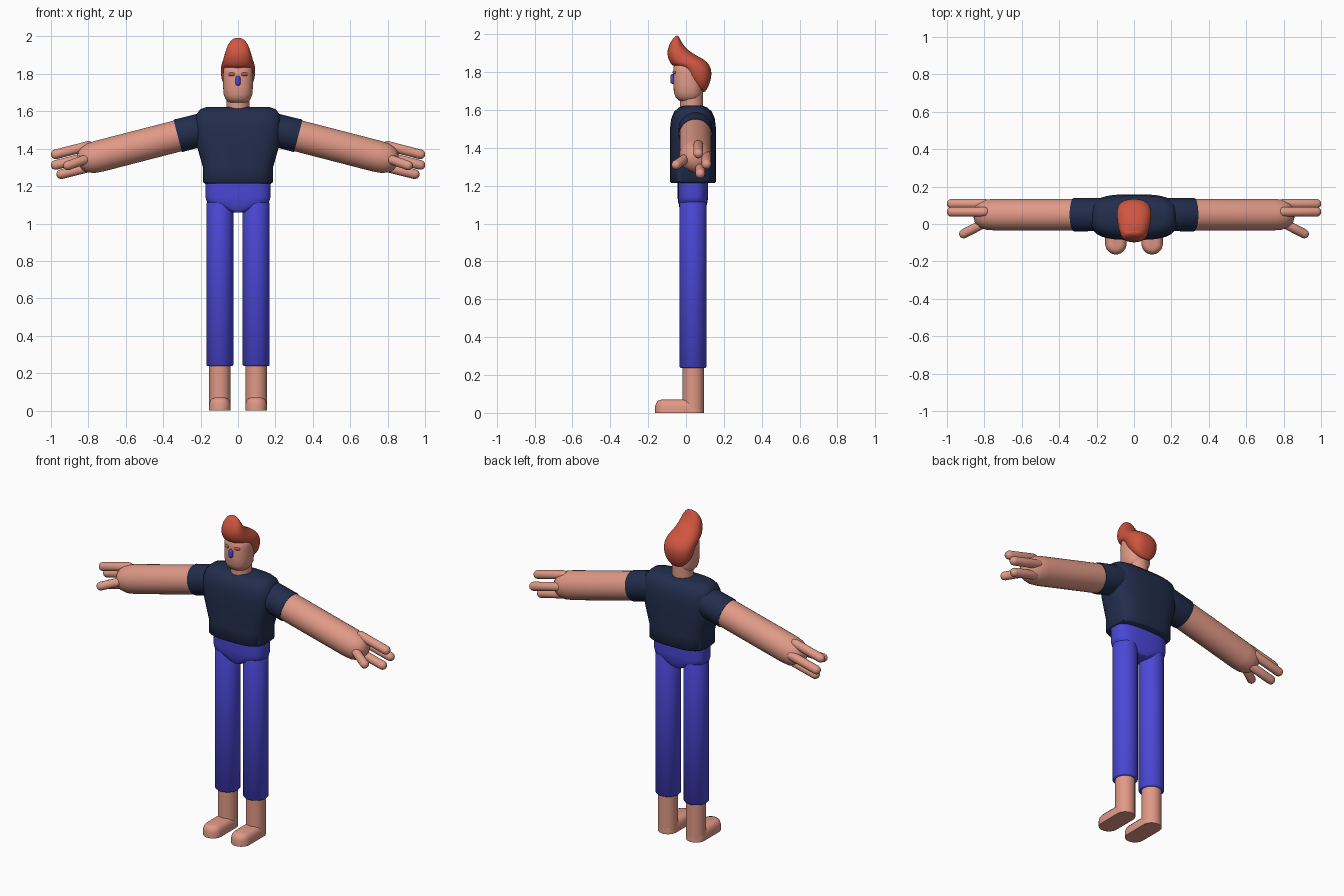
import bpy, bmesh, math
from mathutils import Vector

cube = bpy.data.objects.get("Cube")
if cube:
    bpy.data.objects.remove(cube, do_unlink=True)


def material(name, rgb):
    m = bpy.data.materials.new(name)
    m.use_nodes = True
    m.diffuse_color = (*rgb, 1)
    bsdf = next(n for n in m.node_tree.nodes if n.type == 'BSDF_PRINCIPLED')
    bsdf.inputs["Base Color"].default_value = (*rgb, 1)
    return m


SKIN = material("skin", (0.75, 0.32, 0.24))
HAIR = material("red hair", (0.62, 0.09, 0.05))
SHIRT = material("navy shirt", (0.016, 0.027, 0.073))
TROUSERS = material("blue trousers", (0.07, 0.065, 0.68))

X, Y, Z = Vector((1, 0, 0)), Vector((0, 1, 0)), Vector((0, 0, 1))


def ring(center, u, v, power=2.0, stretch=0.0, count=32):
    """Superellipse around center; stretch pulls the two v halves apart."""
    points = []
    for i in range(count):
        a = 2 * math.pi * (i + 0.5) / count
        c, s = math.cos(a), math.sin(a)
        c = math.copysign(abs(c) ** (2 / power), c)
        s = math.copysign(abs(s) ** (2 / power), s)
        points.append(Vector(center) + u * c + v * s + Y * math.copysign(stretch, s))
    return points


def loft(name, rings, mat, mirror=False, subdivide=0):
    bm = bmesh.new()
    loops = [[bm.verts.new(p) for p in r] for r in rings]
    for low, high in zip(loops, loops[1:]):
        n = len(low)
        for i in range(n):
            j = (i + 1) % n
            bm.faces.new((low[i], low[j], high[j], high[i]))
    bm.faces.new(loops[0])
    bm.faces.new(loops[-1])
    bmesh.ops.recalc_face_normals(bm, faces=bm.faces)
    me = bpy.data.meshes.new(name)
    bm.to_mesh(me)
    bm.free()
    me.materials.append(mat)
    me.shade_smooth()
    me.set_sharp_from_angle(angle=math.radians(50))
    ob = bpy.data.objects.new(name, me)
    bpy.context.collection.objects.link(ob)
    if mirror:
        ob.modifiers.new("Mirror", 'MIRROR').use_mirror_merge = False
    if subdivide:
        mod = ob.modifiers.new("Subdivision", 'SUBSURF')
        mod.levels = mod.render_levels = subdivide
    return ob


def tube(name, start, axis, profile, mat, mirror=True):
    """Round part along an axis; profile holds (distance, radius) pairs."""
    d = Vector(axis).normalized()
    u = d.cross(Y if abs(d.y) < 0.9 else X).normalized()
    v = d.cross(u)
    return loft(name, [ring(Vector(start) + d * t, u * r, v * r) for t, r in profile], mat, mirror)


def capsule(name, a, b, r, mat, mirror=True):
    axis = Vector(b) - Vector(a)
    angles = [math.radians(k) for k in (5, 25, 45, 65, 90)]
    profile = [(-r * math.cos(t), r * math.sin(t)) for t in angles]
    profile += [(axis.length + r * math.cos(t), r * math.sin(t)) for t in reversed(angles)]
    return tube(name, a, axis, profile, mat, mirror)


def stack(name, y, levels, mat, power):
    """Upright body part from (z, half width, half depth) levels."""
    return loft(name, [ring((0, y, z), X * w, Y * d, power) for z, w, d in levels], mat)


# Shirt body and sleeves
stack("shirt_body", 0.037, [
    (1.215, 0.18, 0.115), (1.222, 0.188, 0.122), (1.3, 0.188, 0.122), (1.36, 0.205, 0.122),
    (1.42, 0.222, 0.122), (1.5, 0.232, 0.122), (1.555, 0.231, 0.115), (1.59, 0.22, 0.1),
    (1.612, 0.2, 0.077), (1.622, 0.17, 0.05)], SHIRT, 3.2)
ARM = Vector((0.968, 0, -0.25))
SHOULDER = Vector((0.15, 0.05, 1.513))
tube("sleeve", SHOULDER, ARM, [(0, 0.088), (0.172, 0.09), (0.178, 0.088)], SHIRT)

# Arms and hands
tube("arm", SHOULDER, ARM, [(0.1, 0.085), (0.61, 0.085), (0.66, 0.081), (0.695, 0.068),
                            (0.717, 0.048), (0.727, 0.02)], SKIN)
capsule("upper_finger", (0.8, 0.065, 1.415), (0.975, 0.065, 1.37), 0.026, SKIN)
capsule("middle_finger", (0.8, 0.108, 1.357), (0.975, 0.108, 1.313), 0.026, SKIN)
capsule("lower_finger", (0.8, 0.075, 1.3), (0.945, 0.075, 1.264), 0.026, SKIN)
capsule("thumb", (0.81, 0.0, 1.345), (0.91, -0.052, 1.31), 0.025, SKIN)

# Trousers
stack("trouser_hips", 0.036, [
    (1.06, 0.035, 0.06), (1.075, 0.07, 0.07), (1.1, 0.14, 0.074), (1.115, 0.167, 0.078),
    (1.14, 0.174, 0.081), (1.225, 0.176, 0.081)], TROUSERS, 3.0)
tube("trouser_leg", (0.097, 0.037, 0.237), Z,
     [(0, 0.066), (0.006, 0.072), (0.87, 0.072), (0.9, 0.06)], TROUSERS)

# Ankles and feet
tube("ankle", (0.097, 0.038, 0.02), Z, [(0, 0.057), (0.26, 0.057)], SKIN)
foot_levels = [(0, 0.057), (0.035, 0.057), (0.052, 0.052), (0.064, 0.042), (0.07, 0.025)]
loft("foot", [ring((0.097, -0.034, z), X * r, Y * r, stretch=0.072)
              for z, r in foot_levels], SKIN, mirror=True)

# Neck and head
tube("neck", (0, 0.03, 1.59), Z, [(0, 0.061), (0.13, 0.061)], SKIN, mirror=False)
stack("head", 0.012, [
    (1.643, 0.035, 0.03), (1.65, 0.052, 0.05), (1.665, 0.067, 0.067), (1.69, 0.077, 0.076),
    (1.73, 0.08, 0.079), (1.8, 0.08, 0.08), (1.84, 0.076, 0.076), (1.86, 0.05, 0.055)],
    SKIN, 2.4)

# Face details
capsule("nose", (0, -0.07, 1.75), (0, -0.07, 1.777), 0.013, TROUSERS, mirror=False)
capsule("brow", (0.025, -0.062, 1.798), (0.043, -0.056, 1.798), 0.009, HAIR)

# Swept hair: back point (y, z), front point (y, z), half width
sweep = [
    (0.1, 1.69, 0.08, 1.695, 0.03), (0.123, 1.73, 0.045, 1.725, 0.072),
    (0.137, 1.78, 0.008, 1.765, 0.09), (0.133, 1.825, -0.005, 1.80, 0.094),
    (0.105, 1.863, -0.03, 1.822, 0.092), (0.055, 1.887, -0.068, 1.83, 0.086),
    (0.012, 1.915, -0.088, 1.85, 0.077), (-0.015, 1.945, -0.103, 1.9, 0.067),
    (-0.032, 1.975, -0.09, 1.945, 0.052), (-0.043, 1.998, -0.064, 1.985, 0.025)]
hair_rings = []
for by, bz, fy, fz, w in sweep:
    back, front = Vector((0, by, bz)), Vector((0, fy, fz))
    hair_rings.append(ring((back + front) / 2, X * w, (back - front) / 2, 2.3, count=20))
loft("hair", hair_rings, HAIR, subdivide=2)
